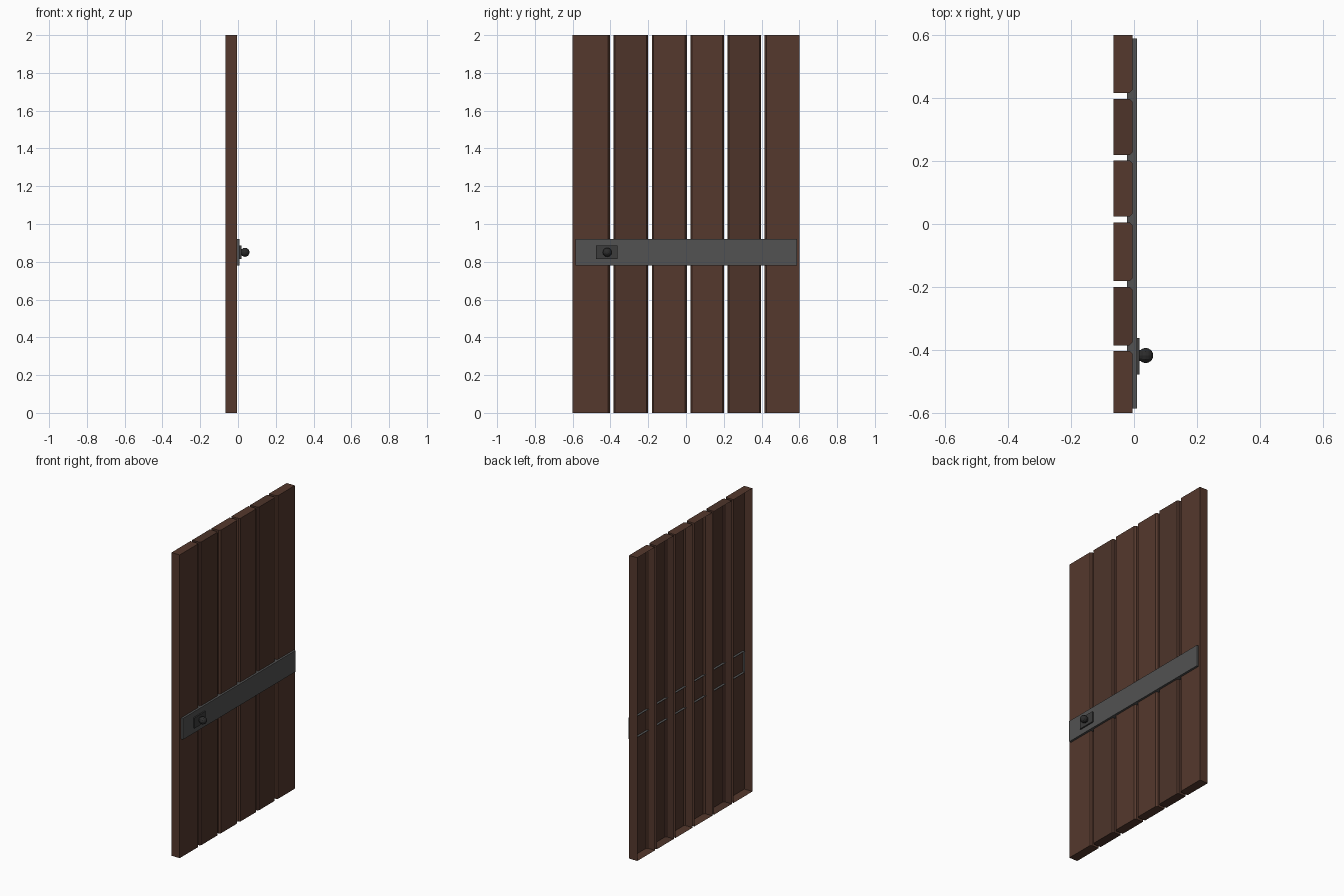
import bpy, bmesh, math
from mathutils import Matrix

if "Cube" in bpy.data.objects:
    bpy.data.objects.remove(bpy.data.objects["Cube"])


def material(name, rgb):
    m = bpy.data.materials.new(name)
    m.diffuse_color = (*rgb, 1)
    m.use_nodes = True
    m.node_tree.nodes["Principled BSDF"].inputs["Base Color"].default_value = m.diffuse_color
    return m


WOOD = material("wood", (0.09, 0.04, 0.026))
DARK_WOOD = material("dark_wood", (0.074, 0.034, 0.023))
IRON = material("iron", (0.085, 0.085, 0.085))
DARK_IRON = material("dark_iron", (0.045, 0.045, 0.045))
BLACK_IRON = material("black_iron", (0.025, 0.025, 0.025))


def finish(name, bm, mat):
    bmesh.ops.recalc_face_normals(bm, faces=bm.faces)
    me = bpy.data.meshes.new(name)
    bm.to_mesh(me)
    bm.free()
    me.materials.append(mat)
    ob = bpy.data.objects.new(name, me)
    bpy.context.collection.objects.link(ob)
    return ob


def open_back_box(name, profile, z0, z1, mat):
    """Extrude an open (x, y) profile upward, capped at both ends; the back stays open."""
    bm = bmesh.new()
    low = [bm.verts.new((x, y, z0)) for x, y in profile]
    high = [bm.verts.new((x, y, z1)) for x, y in profile]
    for i in range(len(profile) - 1):
        bm.faces.new((low[i], low[i + 1], high[i + 1], high[i]))
    bm.faces.new(low)
    bm.faces.new(high)
    # orient outward: the cap at the top must face up
    ob = finish(name, bm, mat)
    me = ob.data
    if me.polygons[len(profile)].normal.z < 0:
        me.flip_normals()
    return ob


# planks: hollow backs, chamfered front edges along the gaps
BACK, FRONT, C = -0.065, -0.005, 0.009
edges = [(-0.6, -0.403), (-0.385, -0.2), (-0.181, 0.005),
         (0.024, 0.202), (0.219, 0.397), (0.416, 0.6)]
for i, (a, b) in enumerate(edges):
    left = [(BACK, a), (FRONT, a)] if i == 0 else [(BACK, a), (FRONT - C, a), (FRONT, a + C)]
    right = [(FRONT, b), (BACK, b)] if i == 5 else [(FRONT, b - C), (FRONT - C, b), (BACK, b)]
    open_back_box(f"plank_{i + 1}", left + right, 0, 2, DARK_WOOD if i in (1, 4) else WOOD)

# iron strap and latch plate
for name, x0, x1, y0, y1, z0, z1, mat in (
        ("strap", -0.022, 0.009, -0.585, 0.588, 0.78, 0.92, IRON),
        ("latch_plate", 0.0, 0.018, -0.477, -0.362, 0.815, 0.885, DARK_IRON)):
    open_back_box(name, [(x0, y0), (x1, y0), (x1, y1), (x0, y1)], z0, z1, mat)

# knob with its stem, both turned around the x axis
turn = Matrix.Rotation(math.pi / 2, 4, 'Y')
bm = bmesh.new()
bmesh.ops.create_cone(bm, cap_ends=True, segments=12, radius1=0.018, radius2=0.018,
                      depth=0.022, matrix=Matrix.Translation((0.024, -0.417, 0.85)) @ turn)
finish("knob_stem", bm, BLACK_IRON)
bm = bmesh.new()
bmesh.ops.create_uvsphere(bm, u_segments=12, v_segments=8, radius=0.024,
                          matrix=Matrix.Translation((0.037, -0.417, 0.85)) @ turn)
finish("knob", bm, BLACK_IRON)
